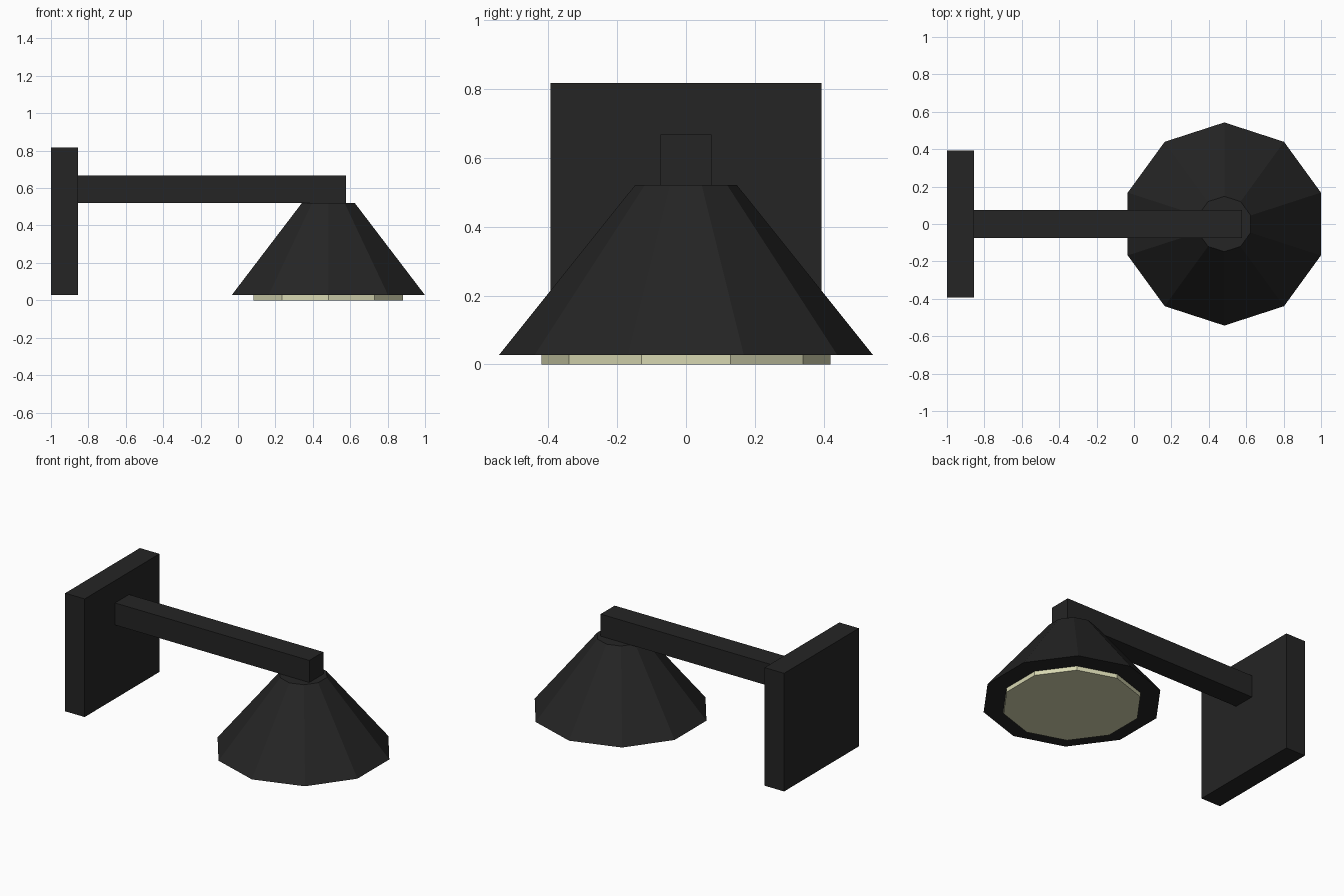
import bpy, bmesh, math

if "Cube" in bpy.data.objects:
    bpy.data.objects.remove(bpy.data.objects["Cube"])

def material(name, rgb):
    m = bpy.data.materials.new(name)
    m.diffuse_color = (*rgb, 1.0)
    m.use_nodes = True
    m.node_tree.nodes["Principled BSDF"].inputs["Base Color"].default_value = m.diffuse_color
    return m

BLACK = material("matte black", (0.018, 0.018, 0.018))
GLOW = material("pale yellow", (0.68, 0.68, 0.44))

def finish(bm, name, mat):
    bmesh.ops.recalc_face_normals(bm, faces=bm.faces)
    mesh = bpy.data.meshes.new(name)
    bm.to_mesh(mesh)
    bm.free()
    mesh.materials.append(mat)
    ob = bpy.data.objects.new(name, mesh)
    bpy.context.collection.objects.link(ob)
    return ob

def box(name, lo, hi, mat):
    bm = bmesh.new()
    bmesh.ops.create_cube(bm, size=1)
    for v in bm.verts:
        v.co = [(a + b) / 2 + c * (b - a) for a, b, c in zip(lo, hi, v.co)]
    return finish(bm, name, mat)

def frustum(name, x, z0, r0, z1, r1, mat, sides=10):
    # corners point along +y and -y
    bm = bmesh.new()
    rings = []
    for z, r in ((z0, r0), (z1, r1)):
        angles = [math.pi / 2 + 2 * math.pi * i / sides for i in range(sides)]
        rings.append([bm.verts.new((x + r * math.cos(a), r * math.sin(a), z)) for a in angles])
    low, high = rings
    for i in range(sides):
        j = (i + 1) % sides
        bm.faces.new((low[i], low[j], high[j], high[i]))
    bm.faces.new(low[::-1])
    bm.faces.new(high)
    return finish(bm, name, mat)

# Wall plate and horizontal arm
box("wall_plate", (-1.0, -0.394, 0.029), (-0.856, 0.394, 0.817), BLACK)
box("arm", (-0.856, -0.074, 0.521), (0.578, 0.074, 0.668), BLACK)

# Ten-sided shade with the light panel just below its rim
SHADE_X = 0.483
frustum("shade", SHADE_X, 0.028, 0.543, 0.521, 0.148, BLACK)
frustum("light_panel", SHADE_X, 0.0, 0.42, 0.03, 0.42, GLOW)
